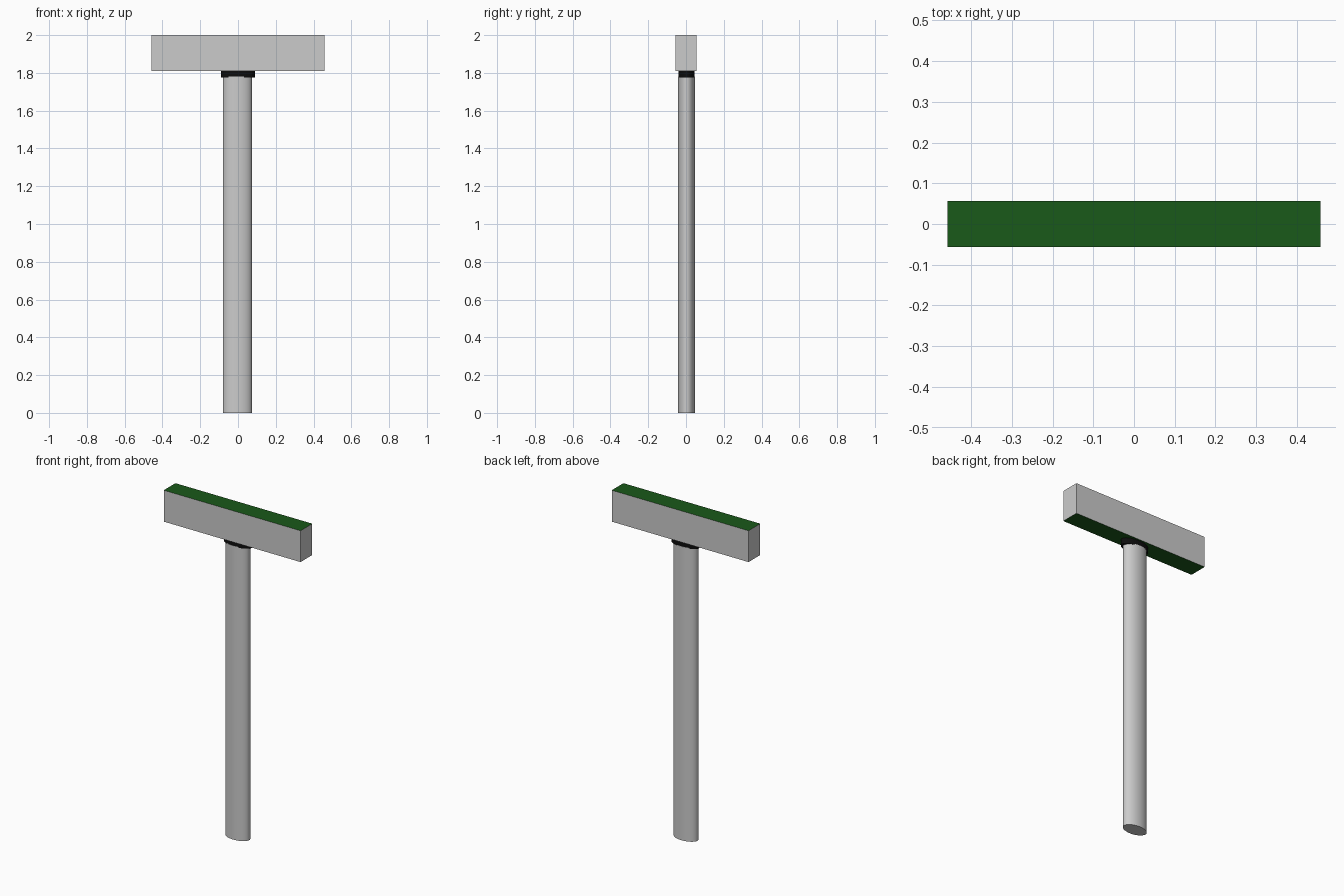
import bpy
from math import radians

if "Cube" in bpy.data.objects:
    bpy.data.objects.remove(bpy.data.objects["Cube"])


def colour(name, rgb):
    mat = bpy.data.materials.new(name)
    mat.diffuse_color = (*rgb, 1.0)
    mat.use_nodes = True
    mat.node_tree.nodes["Principled BSDF"].inputs["Base Color"].default_value = mat.diffuse_color
    return mat


def oval_column(name, rx, ry, z0, z1, x=0.0, y=0.0, mat=None):
    bpy.ops.mesh.primitive_cylinder_add(vertices=48, radius=1, depth=1,
                                        location=(x, y, (z0 + z1) / 2))
    obj = bpy.context.object
    obj.name = name
    obj.scale = (rx, ry, z1 - z0)
    bpy.ops.object.transform_apply(location=False, rotation=False, scale=True)
    bpy.ops.object.shade_smooth_by_angle(angle=radians(40))
    if mat:
        obj.data.materials.append(mat)
    return obj


green = colour("dark_green", (0.01, 0.10, 0.01))
black = colour("black", (0.004, 0.004, 0.004))
grey = colour("grey", (0.8, 0.8, 0.8))

# Oval post and the slightly wider black collar
oval_column("post", 0.077, 0.045, 0.0, 1.78, x=-0.003, y=0.003)
oval_column("collar", 0.09, 0.043, 1.775, 1.81, y=0.003, mat=black)

# Sign box: grey sides, green top and bottom
bpy.ops.mesh.primitive_cube_add(size=1, location=(0, 0, 1.905))
box = bpy.context.object
box.name = "sign_box"
box.scale = (0.917, 0.112, 0.19)
bpy.ops.object.transform_apply(location=False, rotation=False, scale=True)
box.data.materials.append(grey)
box.data.materials.append(green)
for face in box.data.polygons:
    face.material_index = 1 if abs(face.normal.z) > 0.5 else 0
